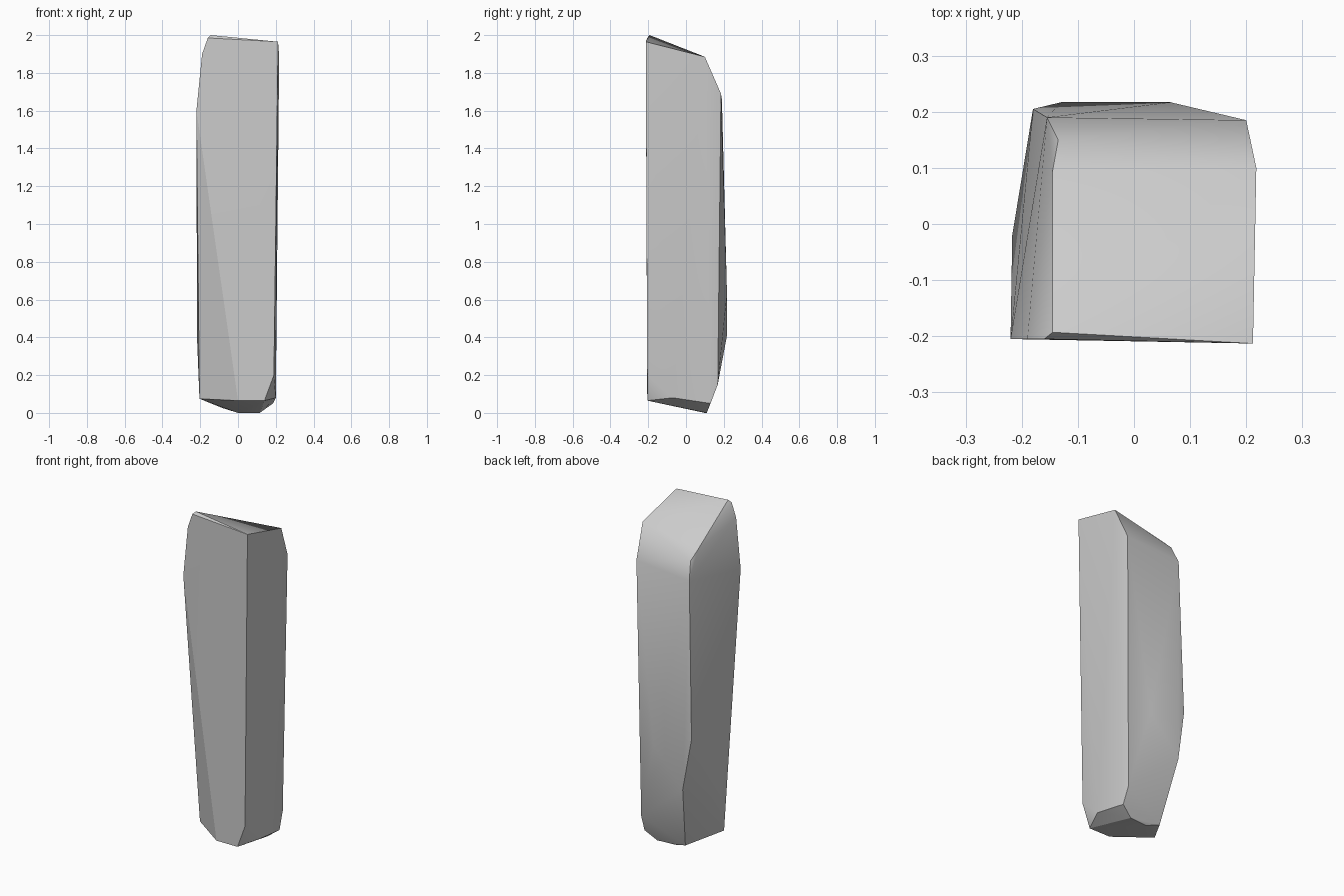
import bpy
import bmesh
import math
from mathutils import Vector

# Remove the default object if the scene has it
default_object = bpy.data.objects.get("Cube")
if default_object:
    bpy.data.objects.remove(default_object, do_unlink=True)


def make_material(name, color):
    """Plain single-colour material."""
    material = bpy.data.materials.new(name)
    material.use_nodes = True
    material.diffuse_color = color
    shader = next(node for node in material.node_tree.nodes
                  if node.type == "BSDF_PRINCIPLED")
    shader.inputs["Base Color"].default_value = color
    shader.inputs["Roughness"].default_value = 0.8
    return material


def make_hewn_stone(name, corner_groups, material):
    """Wrap the chipped corners of a stone in a convex skin."""
    bm = bmesh.new()
    for group in corner_groups:
        for corner in group:
            bm.verts.new(Vector(corner))
    result = bmesh.ops.convex_hull(bm, input=list(bm.verts))
    unused = {item for item in result["geom_interior"] + result["geom_unused"]
              if isinstance(item, bmesh.types.BMVert)}
    bmesh.ops.delete(bm, geom=list(unused), context="VERTS")
    bmesh.ops.recalc_face_normals(bm, faces=list(bm.faces))

    # Rest the stone on the ground
    lowest = min(vert.co.z for vert in bm.verts)
    bmesh.ops.translate(bm, verts=list(bm.verts), vec=Vector((0, 0, -lowest)))

    mesh = bpy.data.meshes.new(name)
    bm.to_mesh(mesh)
    bm.free()
    mesh.materials.append(material)
    stone = bpy.data.objects.new(name, mesh)
    bpy.context.collection.objects.link(stone)
    return stone


# Sloping cap, highest along the front edge
cap_corners = [
    (-.145, -.193, 2), (-.16, -.205, 1.985), (.212, -.213, 1.965),
    (.218, .1, 1.885), (-.145, .095, 1.81), (-.135, .15, 1.76),
]

# Shoulders where the cap meets the upright sides
shoulder_corners = [
    (-.19, -.205, 1.9), (-.22, -.205, 1.6),
    (-.155, .19, 1.66), (.2, .185, 1.69),
]

# Slight swelling low on the back and the right side
belly_corners = [
    (-.18, .205, .72), (-.13, .217, .41), (.065, .217, .63),
    (-.217, -.02, .4),
]

# Chipped lower rim
rim_corners = [
    (.19, -.205, .2), (.14, -.205, .065), (0, -.205, .065),
    (-.204, -.07, .075), (.2, -.07, .08), (.185, .13, .05),
    (.18, .168, .15),
]

# Small tilted foot
foot_corners = [(-.08, .12, .025), (0, .1, 0), (.115, .11, 0)]

stone_grey = make_material("stone grey", (.6, .6, .6, 1))
pillar = make_hewn_stone(
    "stone_pillar",
    [cap_corners, shoulder_corners, belly_corners, rim_corners, foot_corners],
    stone_grey,
)

# Soft shading over shallow facets, crisp main edges
bpy.ops.object.select_all(action="DESELECT")
pillar.select_set(True)
bpy.context.view_layer.objects.active = pillar
bpy.ops.object.shade_smooth_by_angle(angle=math.radians(30))
